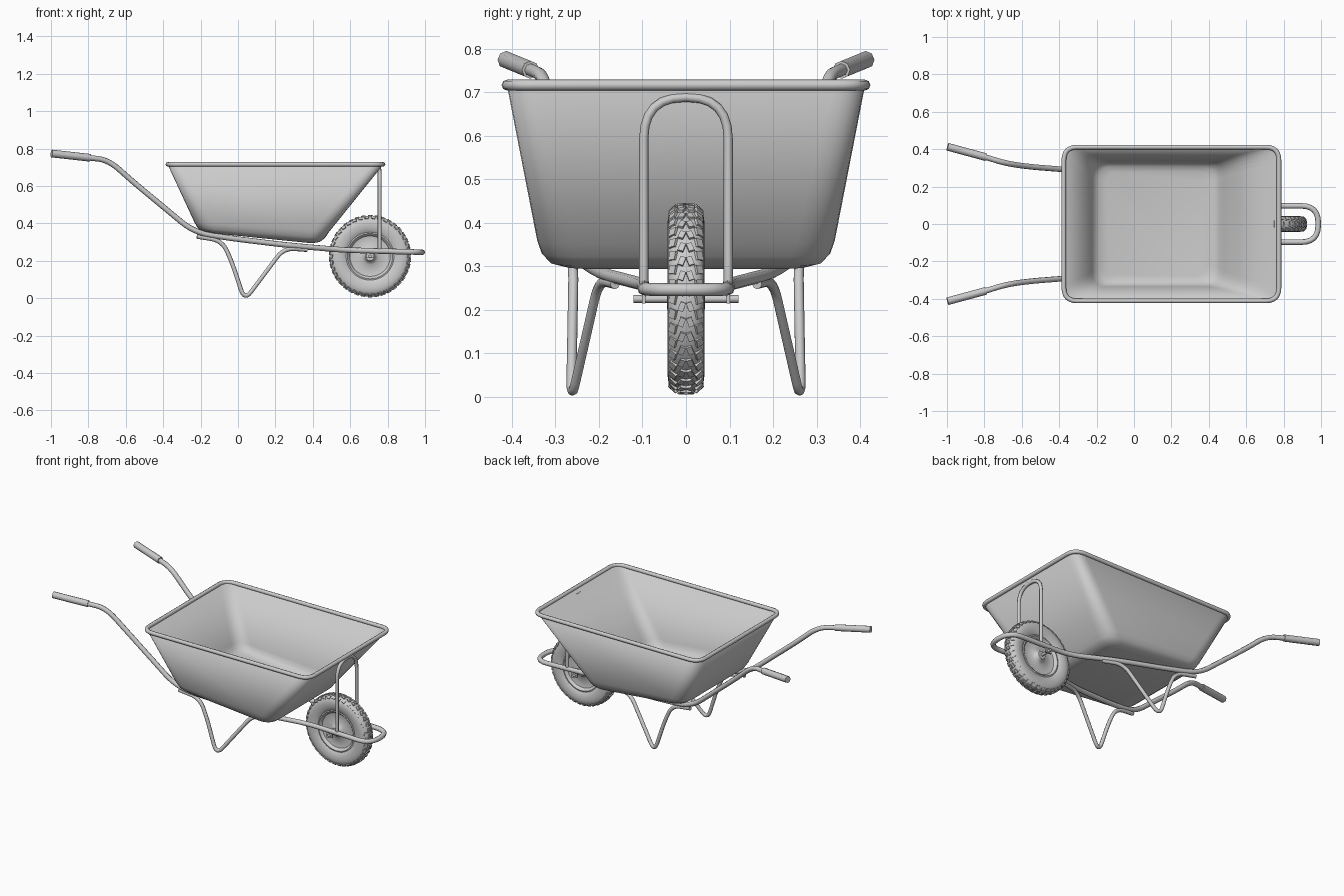
import bpy, bmesh, math
from mathutils import Vector, Matrix

cube = bpy.data.objects.get("Cube")
if cube:
    bpy.data.objects.remove(cube)


def smooth(obj, angle=35):
    bpy.ops.object.select_all(action='DESELECT')
    obj.select_set(True)
    bpy.context.view_layer.objects.active = obj
    bpy.ops.object.shade_smooth_by_angle(angle=math.radians(angle))


def link(name, data):
    obj = bpy.data.objects.new(name, data)
    bpy.context.collection.objects.link(obj)
    return obj


def mesh_from(name, bm, angle=35):
    bmesh.ops.recalc_face_normals(bm, faces=bm.faces)
    me = bpy.data.meshes.new(name)
    bm.to_mesh(me)
    bm.free()
    obj = link(name, me)
    smooth(obj, angle)
    return obj


def fillet(points, radius, cyclic=False, steps=6):
    """Round every corner of a polyline."""
    pts = [Vector(p) for p in points]
    n = len(pts)
    out = []
    for i, p in enumerate(pts):
        if not cyclic and i in (0, n - 1):
            out.append(p)
            continue
        a, b = pts[i - 1] - p, pts[(i + 1) % n] - p
        start = p + a.normalized() * min(radius, a.length * 0.49)
        end = p + b.normalized() * min(radius, b.length * 0.49)
        for k in range(steps + 1):
            t = k / steps
            out.append(start * (1 - t) ** 2 + p * 2 * t * (1 - t) + end * t * t)
    return out


def tube(name, points, radius, bend=0.08, cyclic=False):
    path = fillet(points, bend, cyclic)
    cu = bpy.data.curves.new(name, 'CURVE')
    cu.dimensions = '3D'
    cu.bevel_depth = radius
    cu.bevel_resolution = 2
    cu.use_fill_caps = True
    sp = cu.splines.new('POLY')
    sp.points.add(len(path) - 1)
    for sp_pt, p in zip(sp.points, path):
        sp_pt.co = (*p, 1)
    sp.use_cyclic_u = cyclic
    obj = link(name, cu)
    bpy.ops.object.select_all(action='DESELECT')
    obj.select_set(True)
    bpy.context.view_layer.objects.active = obj
    bpy.ops.object.convert(target='MESH')
    smooth(obj, 50)
    return obj


def rectangle(x0, x1, y, z0, z1):
    return [(x0, -y, z0), (x1, -y, z1), (x1, y, z1), (x0, y, z0)]


def flip(p):
    return (p[0], -p[1], p[2])


def lathe(name, profile, location, segments=56):
    """Spin (y, radius) points around the axle direction."""
    bm = bmesh.new()
    verts = [bm.verts.new((0, y, r)) for y, r in profile]
    edges = [bm.edges.new(pair) for pair in zip(verts, verts[1:])]
    bmesh.ops.spin(bm, geom=verts + edges, cent=(0, 0, 0), axis=(0, 1, 0),
                   angle=math.tau, steps=segments)
    bmesh.ops.remove_doubles(bm, verts=bm.verts, dist=0.0002)
    obj = mesh_from(name, bm)
    obj.location = location
    return obj


# Tray: lofted rounded rectangles with a sloping floor
bm = bmesh.new()
levels = [(-0.372, 0.772, 0.407, 0.715, 0.715, 0.07),
          (-0.228, 0.482, 0.338, 0.405, 0.355, 0.085),
          (-0.212, 0.462, 0.328, 0.378, 0.325, 0.085),
          (-0.19, 0.436, 0.31, 0.362, 0.305, 0.08),
          (-0.15, 0.395, 0.28, 0.353, 0.298, 0.07)]
rings = [[bm.verts.new(p) for p in fillet(rectangle(*lv[:5]), lv[5], True)]
         for lv in levels]
for upper, lower in zip(rings, rings[1:]):
    for i in range(len(upper)):
        j = (i + 1) % len(upper)
        bm.faces.new((upper[i], upper[j], lower[j], lower[i]))
bm.faces.new(rings[-1])
tray = mesh_from("tray", bm, 60)
shell = tray.modifiers.new("thickness", 'SOLIDIFY')
shell.thickness = 0.008
shell.offset = 0

tube("tray_rim", rectangle(-0.375, 0.775, 0.411, 0.716, 0.716), 0.0125, 0.07, True)

# Frame: one pipe from handle to handle, looping round the wheel
side = [(-0.985, -0.41, 0.772), (-0.80, -0.36, 0.752), (-0.69, -0.325, 0.738),
        (-0.57, -0.307, 0.63), (-0.235, -0.28, 0.352), (-0.05, -0.253, 0.322),
        (0.27, -0.195, 0.283), (0.56, -0.097, 0.258), (0.985, -0.097, 0.246)]
tube("frame_pipe", side + [flip(p) for p in reversed(side)], 0.0148, 0.09)

# Paired parts
grip = [(-0.997, -0.413, 0.774), (-0.79, -0.357, 0.751)]
leg = [(-0.22, -0.272, 0.330), (-0.085, -0.258, 0.308), (-0.035, -0.26, 0.20),
       (0.035, -0.264, -0.012), (0.245, -0.2, 0.268), (0.37, -0.163, 0.259)]
for label, place in (("front", lambda p: p), ("back", flip)):
    tube(label + "_grip", [place(p) for p in grip], 0.0205)
    tube(label + "_leg", [place(p) for p in leg], 0.0115, 0.06)
    # Bracket between pipe and axle
    bm = bmesh.new()
    bmesh.ops.create_cube(bm, size=1, matrix=Matrix.Translation(
        place((0.706, -0.097, 0.235))) @ Matrix.Diagonal((0.04, 0.008, 0.042, 1)))
    mesh_from(label + "_axle_bracket", bm)

# Hoop that holds up the tray above the wheel
hoop = [(0.757, -0.097, 0.25), (0.757, -0.097, 0.688)]
tube("tray_support_hoop", hoop + [flip(p) for p in reversed(hoop)], 0.0105, 0.096)

# Wheel
centre = Vector((0.706, 0, 0.225))
tube("axle", [centre + Vector((0, s * 0.12, 0)) for s in (-1, 1)], 0.009)

half = [(0.026, 0.122), (0.034, 0.132), (0.04, 0.15), (0.043, 0.172),
        (0.040, 0.193), (0.031, 0.207), (0.016, 0.214)]
tyre = half + [(-y, r) for y, r in reversed(half)]
lathe("tyre", tyre + tyre[:1], centre)

face = [(0.031, 0.128), (0.033, 0.121), (0.027, 0.114), (0.017, 0.108),
        (0.014, 0.09), (0.017, 0.045), (0.028, 0.03), (0.044, 0.024), (0.044, 0)]
lathe("wheel_disc", list(reversed(face)) + [(-y, r) for y, r in face], centre)

# Tread: angled centre and shoulder blocks around the tyre
bm = bmesh.new()
count = 38
for i in range(count):
    for s in (-1, 1):
        for y, r, tilt, skew, size, shift in (
                (0.0095, 0.214, 4, 20, (0.021, 0.013, 0.011), 0),
                (0.029, 0.206, 42, 14, (0.021, 0.019, 0.010), 0.5)):
            spin = Matrix.Rotation(math.tau * (i + shift) / count, 4, 'Y')
            block = (spin @ Matrix.Translation((0, s * y, r))
                     @ Matrix.Rotation(math.radians(-s * tilt), 4, 'X')
                     @ Matrix.Rotation(math.radians(s * skew), 4, 'Z')
                     @ Matrix.Diagonal((*size, 1)))
            bmesh.ops.create_cube(bm, size=1, matrix=block)
tread = mesh_from("tyre_tread", bm)
tread.location = centre
